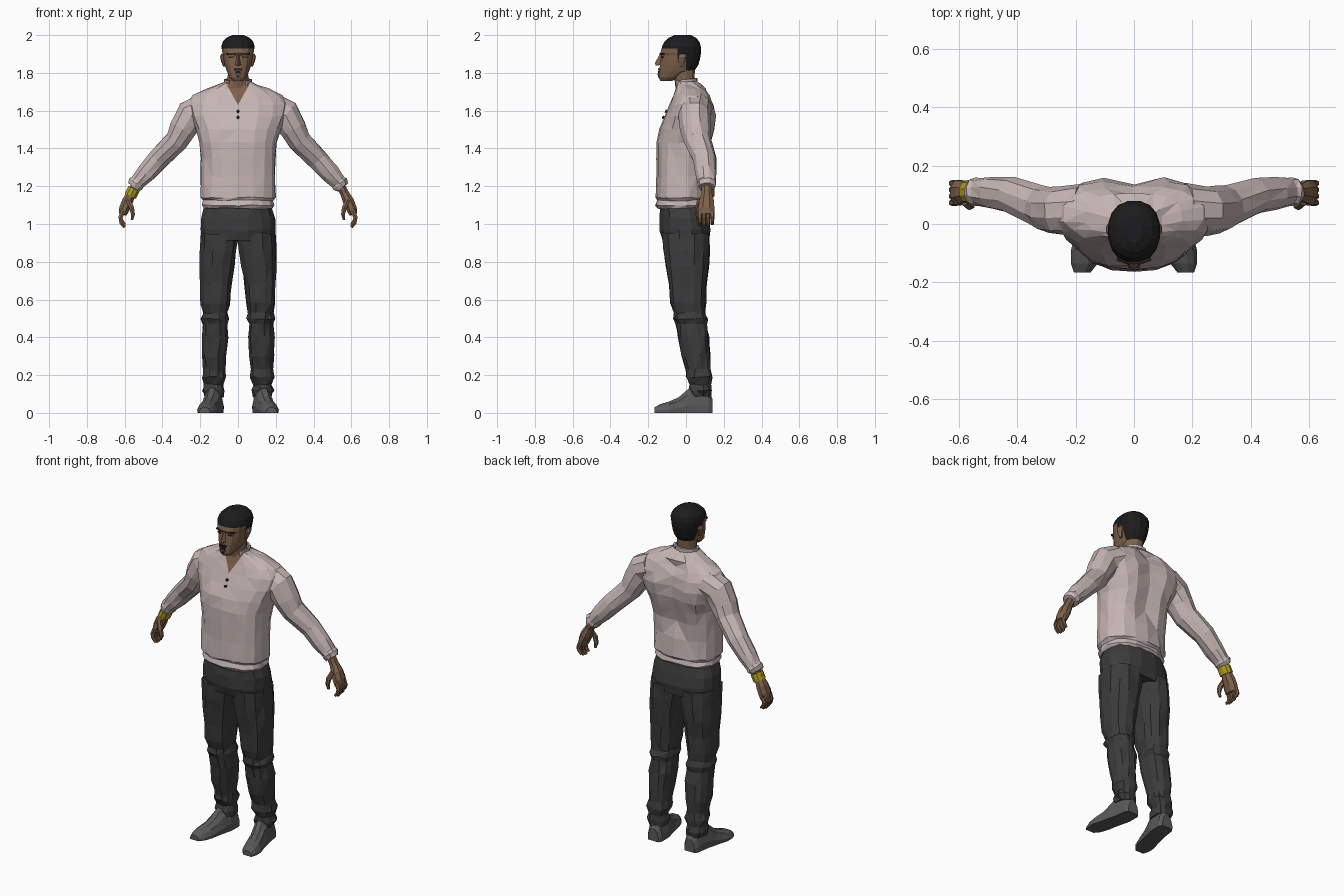
import bpy, bmesh, math, random
from mathutils import Vector

random.seed(4)


def colour(name, r, g, b):
    m = bpy.data.materials.new(name)
    m.diffuse_color = (r, g, b, 1)
    return m


SHIRT = colour("pale_pink_cloth", 0.56, 0.465, 0.455)
PANTS = colour("charcoal_cloth", 0.045, 0.045, 0.046)
SHOE = colour("grey_leather", 0.10, 0.10, 0.10)
SKIN = colour("brown_skin", 0.21, 0.12, 0.07)
HAIR = colour("black_hair", 0.012, 0.012, 0.013)
DARK = colour("dark_brown", 0.03, 0.017, 0.013)
GOLD = colour("gold_metal", 0.42, 0.32, 0.015)


def loft(name, rings, mat, jitter=0.0, mat2=None, cuts=(), rule=None):
    """Skin closed rings of points, optionally cut and recolour faces by rule."""
    bm = bmesh.new()
    rows = []
    for ring in rings:
        rows.append([bm.verts.new(Vector(p) + Vector([random.uniform(-jitter, jitter) for _ in range(3)]))
                     for p in ring])
    n = len(rows[0])
    for a, b in zip(rows, rows[1:]):
        for i in range(n):
            j = (i + 1) % n
            bm.faces.new((a[i], a[j], b[j], b[i]))
    bm.faces.new(rows[0])
    bm.faces.new(rows[-1])
    bmesh.ops.recalc_face_normals(bm, faces=bm.faces)
    bmesh.ops.triangulate(bm, faces=bm.faces)
    for co, no in cuts:
        bmesh.ops.bisect_plane(bm, geom=bm.verts[:] + bm.edges[:] + bm.faces[:], plane_co=co, plane_no=no)
    me = bpy.data.meshes.new(name)
    me.materials.append(mat)
    if mat2:
        me.materials.append(mat2)
        for f in bm.faces:
            f.material_index = int(rule(f.calc_center_median()))
    bm.to_mesh(me)
    bm.free()
    ob = bpy.data.objects.new(name, me)
    bpy.context.collection.objects.link(ob)
    return ob


def oval(z, x0, x1, y0, y1, n=16, e=2.4):
    """Horizontal superellipse ring filling the given box."""
    pts = []
    for i in range(n):
        t = 2 * math.pi * (i + 0.5) / n
        c, s = math.cos(t), math.sin(t)
        pts.append(((x0 + x1) / 2 + (x1 - x0) / 2 * math.copysign(abs(c) ** (2 / e), c),
                    (y0 + y1) / 2 + (y1 - y0) / 2 * math.copysign(abs(s) ** (2 / e), s), z))
    return pts


def tube(name, path, mat, side=1, n=8, jitter=0.0):
    """Tube along (x, y, z, radius, depth radius) stations, mirrored by side."""
    pts = [Vector(p[:3]) for p in path]
    rings = []
    for i, p in enumerate(path):
        d = (pts[min(i + 1, len(pts) - 1)] - pts[max(i - 1, 0)]).normalized()
        u = Vector((0, 1, 0)).cross(d).normalized()
        v = d.cross(u)
        ring = []
        for k in range(n):
            t = 2 * math.pi * (k + 0.5) / n
            q = pts[i] + u * p[3] * math.cos(t) + v * p[4] * math.sin(t)
            ring.append((q.x * side, q.y, q.z))
        rings.append(ring)
    return loft(name, rings, mat, jitter)


def box(name, loc, size, mat, turn=0.0):
    bpy.ops.mesh.primitive_cube_add(size=1, location=loc, rotation=(0, 0, turn))
    ob = bpy.context.object
    ob.name = name
    ob.scale = size
    ob.data.materials.append(mat)
    return ob


# Shirt body: height, half width, front, back; V neck opening in skin colour
body = [(1.083, .183, -.15, .105), (1.10, .192, -.162, .118), (1.125, .185, -.155, .11), (1.14, .2, -.163, .118),
        (1.25, .2, -.157, .112), (1.35, .2, -.156, .122), (1.43, .205, -.157, .143), (1.50, .228, -.145, .165),
        (1.57, .26, -.115, .168), (1.63, .272, -.086, .155), (1.68, .24, -.066, .132), (1.715, .165, -.058, .108),
        (1.74, .098, -.055, .075), (1.757, .068, -.055, .05)]
rings = []
for z, w, f, b in body:
    groove = 0.03 if 1.3 < z < 1.7 else 0.0
    rings.append([(x, y - groove * math.exp(-(x / .07) ** 2) if y > 0 else y, h)
                  for x, y, h in oval(z, -w, w, f, b, 18)])
loft("shirt_body", rings, SHIRT, 0.004, SKIN,
     [((0, 0, 1.63), (1, 0, -.55)), ((0, 0, 1.63), (-1, 0, -.55))],
     lambda c: c.y < -.015 and c.z > 1.63 and abs(c.x) < (c.z - 1.63) * .55)

# Collar band round the back and sides of the neck
collar = []
for i in range(11):
    a = math.radians(-50 + 28 * i)
    collar.append(Vector((.069 * math.cos(a), .057 * math.sin(a) - .002, 1.752 + .008 * math.sin(a))))
for i, (p, q) in enumerate(zip(collar, collar[1:])):
    m = (p + q) / 2
    box("collar_piece", m, ((q - p).length + .006, .012, .026), SHIRT, math.atan2(q.y - p.y, q.x - p.x))

# Buttons
for z, y in ((1.597, -.106), (1.565, -.121)):
    bpy.ops.mesh.primitive_cylinder_add(vertices=8, radius=.008, depth=.009, location=(0, y, z),
                                        rotation=(math.pi / 2 - .4, 0, 0))
    bpy.context.object.name = "button"
    bpy.context.object.data.materials.append(HAIR)

# Trouser hips
hips = [(.91, .197, -.125, .125), (.97, .203, -.14, .13), (1.03, .2, -.14, .122), (1.10, .18, -.135, .105)]
loft("trouser_hips", [oval(z, -w, w, f, b) for z, w, f, b in hips], PANTS, 0.004)

# Trouser legs: height, inner x, outer x, front, back
leg = [(.085, .078, .175, .02, .132), (.12, .072, .19, .015, .138), (.15, .08, .18, .022, .13),
       (.19, .062, .192, -.002, .138), (.23, .068, .184, .0, .13), (.30, .058, .19, -.025, .132),
       (.40, .05, .192, -.042, .122), (.47, .055, .185, -.055, .11), (.50, .045, .197, -.07, .115),
       (.53, .052, .188, -.066, .102), (.58, .042, .198, -.085, .105), (.68, .032, .2, -.095, .112),
       (.78, .018, .203, -.11, .122), (.86, .004, .203, -.12, .128), (.95, -.01, .2, -.13, .126)]
for s in (1, -1):
    rings = [[(x * s, y, h) for x, y, h in oval(z, a, b, f, k, 12)] for z, a, b, f, k in leg]
    loft("trouser_leg", rings, PANTS, 0.005)

# Shoes: y, centre x, half width, height
shoe = [(.14, .122, .034, .075), (.12, .122, .046, .11), (.05, .128, .05, .15), (.01, .138, .05, .125),
        (-.04, .15, .05, .082), (-.09, .162, .053, .06), (-.135, .17, .045, .047), (-.166, .177, .028, .03)]
half = [(1, 0), (1.02, .3), (.75, .75), (.3, 1)]
section = half + [(-a, b) for a, b in reversed(half)]
for s in (1, -1):
    loft("shoe", [[(s * (x + a * w), y, b * h) for a, b in section] for y, x, w, h in shoe], SHOE)

# Arms, hands and fingers
sleeve = [(.17, .05, 1.61, .09, .09), (.25, .045, 1.575, .088, .083), (.29, .05, 1.505, .074, .08),
          (.325, .06, 1.44, .064, .073), (.42, .098, 1.345, .058, .062), (.485, .107, 1.27, .054, .056),
          (.53, .11, 1.222, .042, .048), (.54, .11, 1.212, .047, .05), (.555, .11, 1.195, .037, .042)]
hand = [(.53, .11, 1.23, .026, .03), (.565, .11, 1.16, .025, .03), (.585, .109, 1.12, .032, .042),
        (.602, .107, 1.08, .03, .047), (.61, .106, 1.05, .022, .044)]
thumb = [(.58, .078, 1.125, .014, .016), (.563, .062, 1.085, .015, .015), (.556, .062, 1.05, .012, .012),
         (.562, .064, 1.022, .007, .007)]
for s in (1, -1):
    tube("sleeve", sleeve, SHIRT, s, 10, 0.003)
    tube("hand", hand, SKIN, s)
    tube("thumb", thumb, SKIN, s, 6)
    for k, drop in enumerate((.008, 0, .004, .016)):
        y = .073 + .022 * k
        tube("finger", [(.607, y, 1.07, .015, .0115), (.622, y, 1.035, .013, .0115),
                        (.617, y, 1.003 + drop, .011, .010), (.6, y, .982 + drop, .008, .008)], SKIN, s, 6)

# Wristwatch on one arm only
tube("watch_strap", [(.55, .11, 1.187, .034, .04), (.57, .11, 1.147, .034, .04)], GOLD, -1, 10)
tube("watch_case", [(.572, .11, 1.183, .017, .022), (.584, .11, 1.151, .017, .022)], GOLD, -1)

# Neck
loft("neck", [oval(z, -w, w, f, b, 12, 2) for z, w, f, b in
              ((1.68, .055, -.05, .05), (1.74, .058, -.058, .045), (1.79, .056, -.07, .048), (1.83, .056, -.07, .05))],
     SKIN)

# Head with hair chosen by clean cuts: height, half width, front, back
head = [(1.757, .026, -.136, -.075), (1.775, .044, -.144, -.03), (1.81, .061, -.143, .045), (1.84, .071, -.14, .066),
        (1.87, .078, -.136, .075), (1.893, .081, -.132, .079), (1.905, .084, -.138, .081), (1.94, .09, -.128, .08),
        (1.965, .082, -.116, .072), (1.985, .063, -.095, .056), (2.0, .032, -.062, .028)]


def hairy(c):
    return c.z > 1.928 or (c.y > -.045 and c.z > 1.875) or (c.y > .0 and c.z > 1.80)


loft("head", [oval(z, -w, w, f, b, 16, 2.3) for z, w, f, b in head], SKIN, 0, HAIR,
     [((0, 0, 1.928), (0, 0, 1)), ((0, -.045, 0), (0, 1, 0)), ((0, 0, 1.875), (0, 0, 1)),
      ((0, 0, 0), (0, 1, 0)), ((0, 0, 1.80), (0, 0, 1))], hairy)

# Facial features
loft("nose", [[(-.009, -.125, 1.9), (0, -.139, 1.9), (.009, -.125, 1.9)],
              [(-.016, -.13, 1.855), (0, -.164, 1.852), (.016, -.13, 1.855)],
              [(-.019, -.132, 1.842), (0, -.161, 1.838), (.019, -.132, 1.842)]], SKIN)
for s in (1, -1):
    box("eyebrow", (s * .037, -.126, 1.901), (.044, .014, .008), DARK, s * .3)
    box("eye", (s * .034, -.123, 1.883), (.026, .013, .008), DARK, s * .28)
    loft("ear", [[(s * x, y, z) for x, y, z in oval(z, .066, o, f, b, 8)] for z, o, f, b in
                 ((1.835, .08, -.035, -.015), (1.86, .09, -.042, -.005), (1.885, .096, -.042, .004),
                  (1.9, .09, -.035, 0))], SKIN)
box("upper_lip", (0, -.143, 1.818), (.04, .012, .009), DARK)
box("open_mouth", (0, -.143, 1.803), (.024, .01, .016), HAIR)
box("lower_lip", (0, -.144, 1.792), (.032, .014, .008), SKIN)
box("chin_beard", (0, -.143, 1.782), (.014, .01, .012), DARK)
